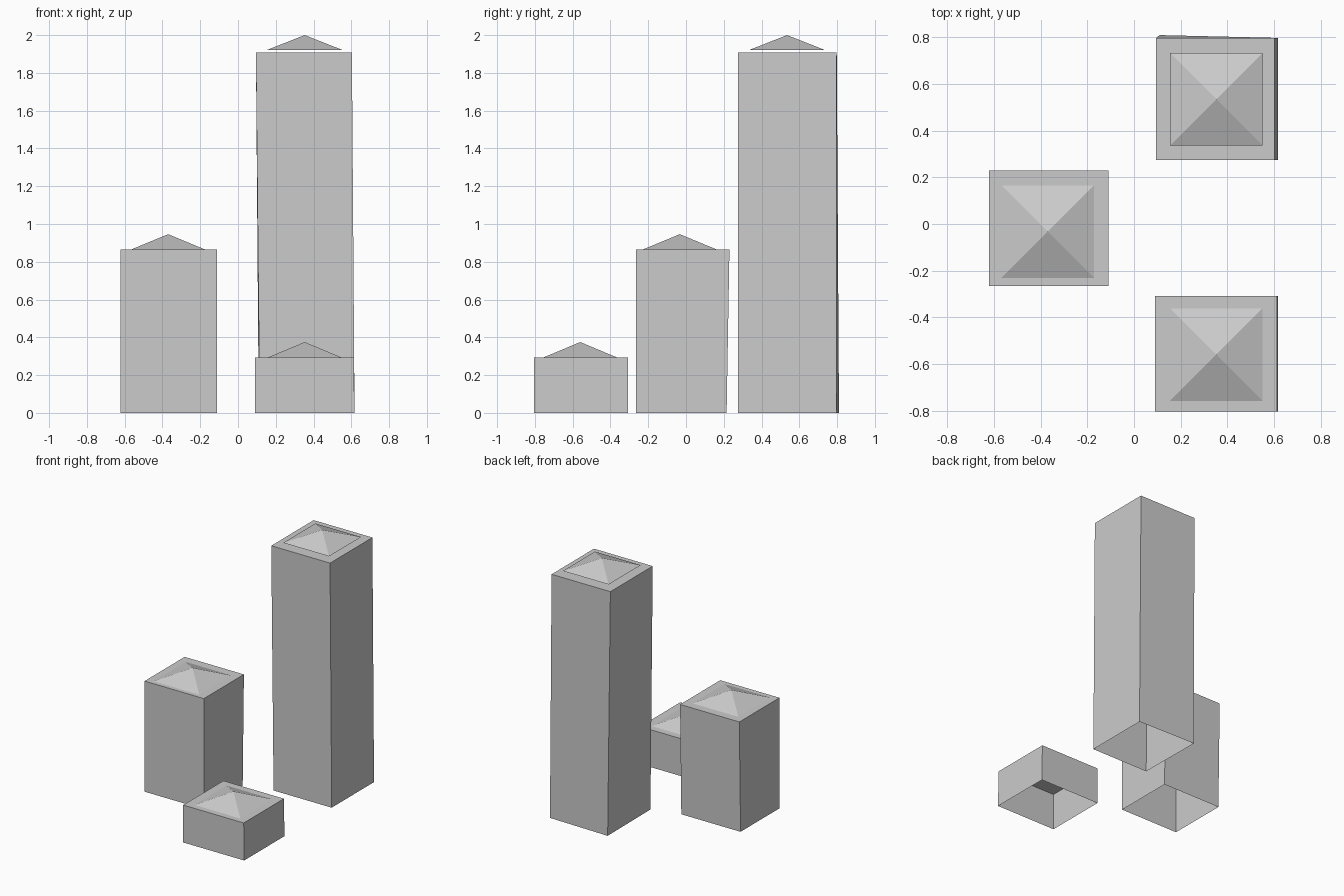
import bpy
import bmesh

cube = bpy.data.objects.get("Cube")
if cube:
    bpy.data.objects.remove(cube, do_unlink=True)

# One plain grey for everything
grey = bpy.data.materials.new("light_grey")
grey.use_nodes = True
colour = (0.6, 0.6, 0.6, 1)
grey.diffuse_color = colour
grey.node_tree.nodes["Principled BSDF"].inputs["Base Color"].default_value = colour


def finish(bm, name):
    mesh = bpy.data.meshes.new(name)
    bm.to_mesh(mesh)
    bm.free()
    mesh.materials.append(grey)
    obj = bpy.data.objects.new(name, mesh)
    bpy.context.collection.objects.link(obj)
    return obj


def tower_body(name, foot, top, height):
    """Hollow block, open underneath; corners run counter-clockwise."""
    bm = bmesh.new()
    low = [bm.verts.new((x, y, 0)) for x, y in foot]
    high = [bm.verts.new((x, y, height)) for x, y in top]
    for i in range(4):
        j = (i + 1) % 4
        bm.faces.new((low[i], low[j], high[j], high[i]))
    bm.faces.new(high)
    return finish(bm, name)


def pyramid_roof(name, x, y, base, apex, half=0.198):
    """Four sloping faces, open underneath."""
    bm = bmesh.new()
    ring = [bm.verts.new((x + sx * half, y + sy * half, base))
            for sx, sy in ((-1, -1), (1, -1), (1, 1), (-1, 1))]
    tip = bm.verts.new((x, y, apex))
    for i in range(4):
        bm.faces.new((ring[i], ring[(i + 1) % 4], tip))
    return finish(bm, name)


def rect(x0, x1, y0, y1):
    return [(x0, y0), (x1, y0), (x1, y1), (x0, y1)]


# Tall tower, leaning slightly, its roof raised just clear of the body
tall_foot = [(0.115, 0.275), (0.617, 0.275), (0.617, 0.798), (0.11, 0.81)]
tower_body("tall_tower", tall_foot, rect(0.095, 0.603, 0.275, 0.798), 1.907)
pyramid_roof("tall_tower_roof", 0.353, 0.535, 1.922, 2.0)

# Middle tower
tower_body("middle_tower", rect(-0.622, -0.11, -0.265, 0.215),
           rect(-0.622, -0.11, -0.265, 0.23), 0.864)
pyramid_roof("middle_tower_roof", -0.37, -0.033, 0.864, 0.946)

# Short tower
tower_body("short_tower", rect(0.09, 0.617, -0.805, -0.308),
           rect(0.09, 0.613, -0.805, -0.308), 0.292)
pyramid_roof("short_tower_roof", 0.353, -0.56, 0.292, 0.375)
